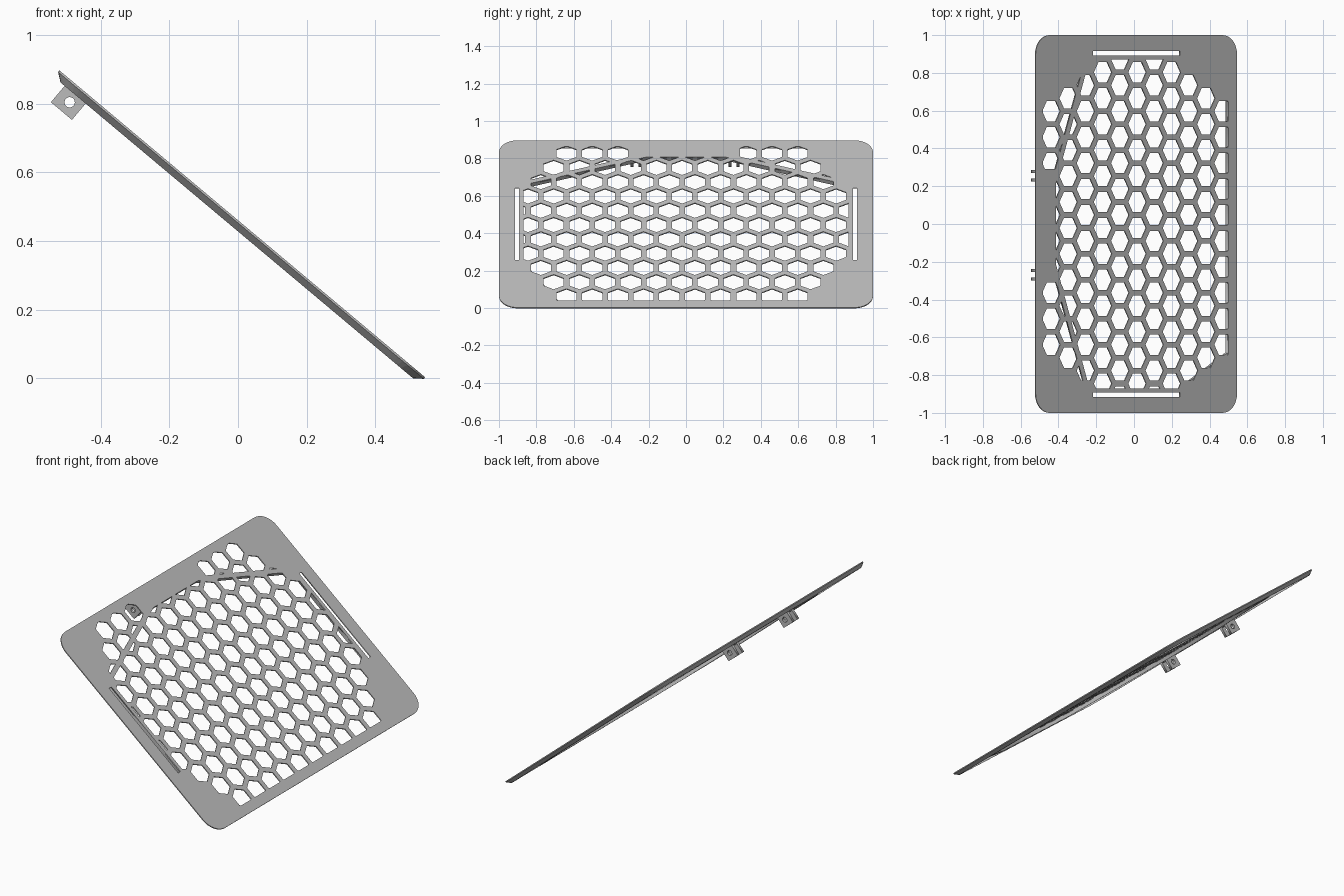
import bpy
import bmesh
from math import cos, sin, pi, radians, sqrt
from mathutils import Matrix, Vector

if "Cube" in bpy.data.objects:
    bpy.data.objects.remove(bpy.data.objects["Cube"], do_unlink=True)

TILT = Matrix.Translation((0.0125, 0, 0.45)) @ Matrix.Rotation(radians(40), 4, 'Y')
HALF_S, HALF_Y = 0.6955, 1.0      # panel half sizes: down the slope, and across
THICK, DEPTH = 0.006, 0.025       # sheet thickness, rim depth

grey = bpy.data.materials.new("satin grey")
grey.use_nodes = True
grey.diffuse_color = (0.5, 0.5, 0.5, 1)
grey.node_tree.nodes["Principled BSDF"].inputs["Base Color"].default_value = (0.5, 0.5, 0.5, 1)


def add_object(name, mesh, matrix):
    ob = bpy.data.objects.new(name, mesh)
    bpy.context.scene.collection.objects.link(ob)
    mesh.materials.clear()
    mesh.materials.append(grey)
    ob.matrix_world = matrix
    return ob


def flat_part(name, loops, z0, z1, matrix):
    """Filled outline with holes, extruded from z0 to z1."""
    cu = bpy.data.curves.new(name + " outline", 'CURVE')
    cu.dimensions, cu.fill_mode = '2D', 'BOTH'
    cu.extrude = (z1 - z0) / 2
    for loop in loops:
        sp = cu.splines.new('POLY')
        sp.points.add(len(loop) - 1)
        for p, (x, y) in zip(sp.points, loop):
            p.co = (x, y, 0, 1)
        sp.use_cyclic_u = True
    tmp = bpy.data.objects.new("outline helper", cu)
    bpy.context.scene.collection.objects.link(tmp)
    bpy.context.view_layer.update()
    mesh = bpy.data.meshes.new_from_object(
        tmp.evaluated_get(bpy.context.evaluated_depsgraph_get()))
    bpy.data.objects.remove(tmp, do_unlink=True)
    mesh.transform(Matrix.Translation((0, 0, (z0 + z1) / 2)))
    mesh.name = name
    return add_object(name, mesh, matrix)


def rounded_rect(hx, hy, r, steps=8):
    pts = []
    for q, (sx, sy) in enumerate([(1, 1), (-1, 1), (-1, -1), (1, -1)]):
        for i in range(steps + 1):
            a = (q + i / steps) * pi / 2
            pts.append((sx * (hx - r) + r * cos(a), sy * (hy - r) + r * sin(a)))
    return pts


def ngon(cx, cy, r, n):
    return [(cx + r * cos(2 * pi * i / n), cy + r * sin(2 * pi * i / n)) for i in range(n)]


def clip(poly, a, b, c):
    """Keep the part of a polygon where a*x + b*y <= c."""
    out = []
    for p, q in zip(poly, poly[1:] + poly[:1]):
        dp, dq = a * p[0] + b * p[1] - c, a * q[0] + b * q[1] - c
        if dp <= 0:
            out.append(p)
        if dp * dq < 0:
            t = dp / (dp - dq)
            out.append((p[0] + t * (q[0] - p[0]), p[1] + t * (q[1] - p[1])))
    return out


def area(poly):
    return abs(sum(p[0] * q[1] - q[0] * p[1]
                   for p, q in zip(poly, poly[1:] + poly[:1]))) / 2


# Mesh field outline, as half planes on (slope, across)
SIDE, TOP, END = 0.87, -0.557, 0.636
K, BAND = 0.353, 0.03
SLANT = 0.631                     # -s + K*|y| = SLANT along the upper corners
field = [(0, 1, SIDE), (0, -1, SIDE), (-1, 0, -TOP), (1, 0, END),
         (-1, K, SLANT), (-1, -K, SLANT)]

# Honeycomb holes, split in two by the slanted band near the top
PITCH, HEX_R = 0.1373, 0.062
ROW = PITCH * sqrt(3) / 2
holes = []
for k in range(11):
    s = 0.601 - ROW * k
    for j in range(-8, 9):
        y = -0.0895 + PITCH * (j + 0.5 * (k % 2))
        if abs(y) + abs(s) * 0.577 > 1.03:
            continue
        cell = ngon(s, y, HEX_R, 6)
        inner = cell
        for plane in field:
            inner = clip(inner, *plane)
        pieces = [inner]
        for side in (1, -1):
            outer = clip(cell, 1, -K * side, -SLANT - BAND)
            outer = clip(outer, 0, -side, -0.29)
            pieces.append(clip(outer, -1, 0, 0.645))
        holes += [p for p in pieces if len(p) > 2 and area(p) > 4e-5]

# Long slots beside the honeycomb
for side in (1, -1):
    holes.append([(s, side * y) for s, y in
                  [(-0.3, 0.893), (0.3, 0.893), (0.3, 0.915), (-0.3, 0.915)]])

flat_part("perforated_panel", [rounded_rect(HALF_S, HALF_Y, 0.1)] + holes,
          -THICK, 0, TILT)

# Rim under the panel edge, sloping inward
bm = bmesh.new()
rings = []
for inset, z in [(0, -THICK), (DEPTH, -DEPTH), (DEPTH + 0.012, -DEPTH), (0.014, -THICK)]:
    rings.append([bm.verts.new((x, y, z)) for x, y in
                  rounded_rect(HALF_S - inset, HALF_Y - inset, 0.1 - inset)])
for a, b in zip(rings, rings[1:] + rings[:1]):
    for i in range(len(a)):
        j = (i + 1) % len(a)
        bm.faces.new((a[i], a[j], b[j], b[i]))
bmesh.ops.recalc_face_normals(bm, faces=bm.faces)
rim = bpy.data.meshes.new("panel_rim")
bm.to_mesh(rim)
bm.free()
add_object("panel_rim", rim, TILT)

# Stiffening rib around the honeycomb
def rib_outline(grow):
    half = [(END + grow, 0.68), (0.308, SIDE + grow), (-0.324 - grow / 2, SIDE + grow),
            (TOP - grow, 0.21)]
    return half + [(s, -y) for s, y in reversed(half)]


flat_part("honeycomb_rib", [rib_outline(0.018), rib_outline(0)], -DEPTH, -THICK, TILT)

# Hinge brackets: two drilled ears joined by a base
ear = [(-0.655, -0.087), (-0.575, -0.087), (-0.575, -0.005), (-0.655, -0.005)]
base = [(-0.655, -0.03), (-0.575, -0.03), (-0.575, -0.005), (-0.655, -0.005)]
STAND = Matrix.Rotation(pi / 2, 4, 'X')
for side, y in (("left", 0.256), ("right", -0.268)):
    place = TILT @ Matrix.Translation((0, y, 0)) @ STAND
    for tag, lo, hi in (("front", 0.014, 0.03), ("back", -0.03, -0.014)):
        flat_part(f"{side}_bracket_{tag}_ear",
                  [ear, ngon(-0.613, -0.052, 0.015, 20)], lo, hi, place)
    flat_part(f"{side}_bracket_base", [base], -0.014, 0.014, place)
